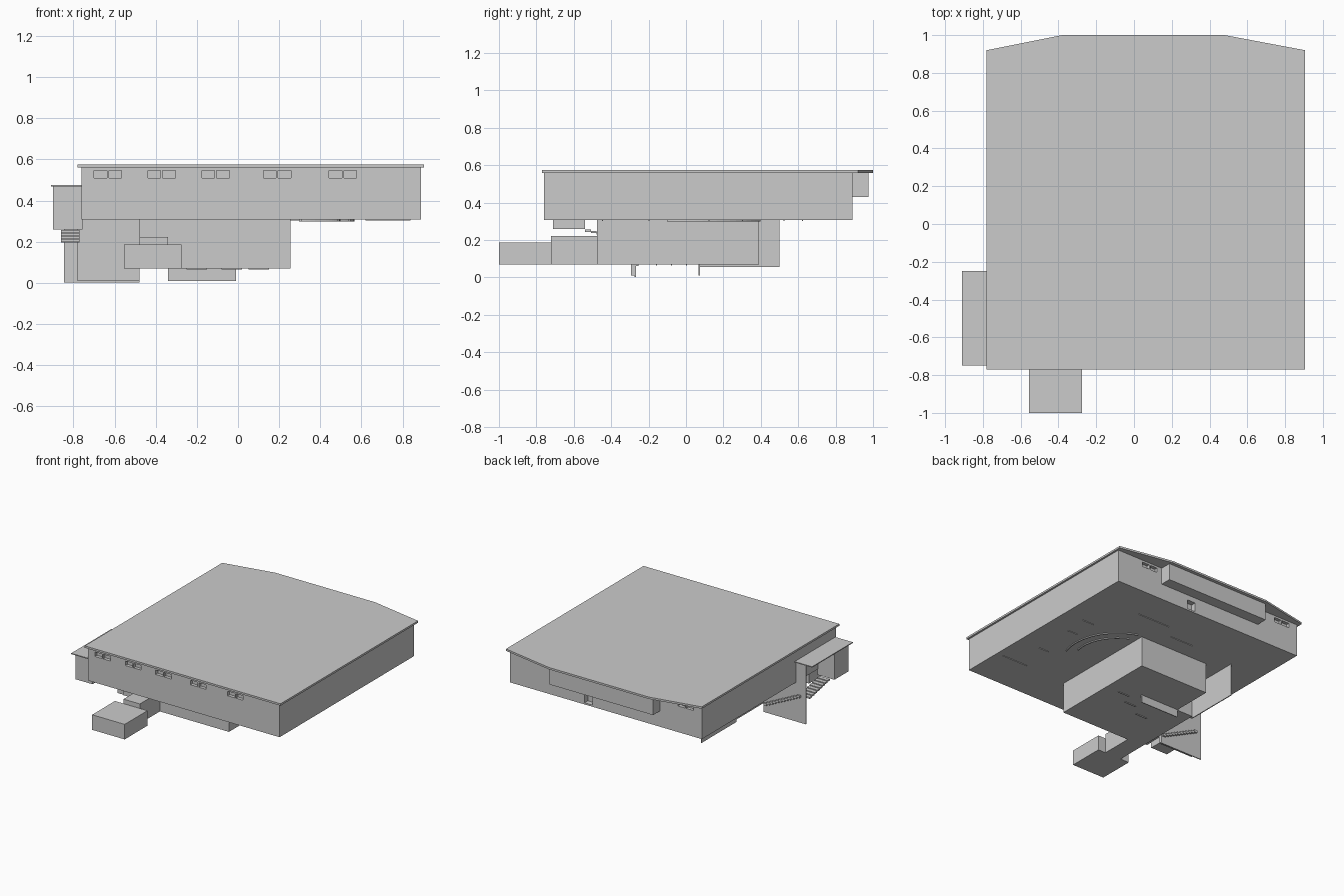
import bpy, bmesh, math

if "Cube" in bpy.data.objects:
    bpy.data.objects.remove(bpy.data.objects["Cube"])


def finish(name, bm):
    bmesh.ops.recalc_face_normals(bm, faces=bm.faces)
    me = bpy.data.meshes.new(name)
    bm.to_mesh(me)
    bm.free()
    ob = bpy.data.objects.new(name, me)
    bpy.context.collection.objects.link(ob)
    return ob


def add_box(bm, x0, x1, y0, y1, z0, z1):
    vs = bmesh.ops.create_cube(bm, size=1)["verts"]
    for v in vs:
        v.co = (x1 if v.co.x > 0 else x0, y1 if v.co.y > 0 else y0, z1 if v.co.z > 0 else z0)


def boxes(name, *specs):
    bm = bmesh.new()
    for s in specs:
        add_box(bm, *s)
    return finish(name, bm)


def prism(name, pts, z0, z1):
    bm = bmesh.new()
    f = bm.faces.new([bm.verts.new((x, y, z0)) for x, y in pts])
    r = bmesh.ops.extrude_face_region(bm, geom=[f])
    for g in r["geom"]:
        if isinstance(g, bmesh.types.BMVert):
            g.co.z = z1
    return finish(name, bm)


# main hall with recessed window pairs and a rear doorway
hall = boxes("main_hall", (-0.76, 0.89, -0.76, 0.89, 0.307, 0.56))
cuts = []
for x in (-0.633, -0.371, -0.109, 0.19, 0.51):
    for a in (-0.067, 0.005):
        cuts.append((x + a, x + a + 0.062, -0.80, -0.735, 0.51, 0.545))
for x in (-0.62, 0.60):
    for a in (-0.067, 0.005):
        cuts.append((x + a, x + a + 0.062, 0.865, 0.93, 0.51, 0.545))
cuts.append((0.18, 0.25, 0.85, 0.93, 0.32, 0.39))
cutter = boxes("window_cutter", *cuts)
cutter.hide_render = True
mod = hall.modifiers.new("windows", 'BOOLEAN')
mod.operation = 'DIFFERENCE'
mod.solver = 'EXACT'
mod.object = cutter
bpy.context.view_layer.objects.active = hall
bpy.ops.object.modifier_apply(modifier=mod.name)
bpy.data.objects.remove(cutter)

# roof slab, angled at the rear
prism("roof", [(-0.78, -0.77), (0.905, -0.77), (0.905, 0.92),
               (0.48, 1.0), (-0.38, 1.0), (-0.78, 0.92)], 0.56, 0.575)

# rear upper bay
boxes("rear_bay", (-0.40, 0.49, 0.885, 0.975, 0.43, 0.56))

# lower storey and passage
boxes("lower_storey", (-0.34, 0.255, -0.475, 0.39, 0.07, 0.308))
boxes("passage", (-0.48, -0.34, -0.475, 0.07, 0.07, 0.308))
boxes("passage_wall", (-0.485, -0.478, 0.07, 0.50, 0.055, 0.308))
boxes("footing_wall", (-0.34, -0.01, 0.068, 0.074, 0.01, 0.07))

# entrance block and its link
boxes("entrance_block", (-0.555, -0.275, -1.0, -0.72, 0.07, 0.187))
boxes("entrance_link", (-0.48, -0.34, -0.721, -0.474, 0.07, 0.222))

# side annex with canopy
boxes("annex_room", (-0.90, -0.755, -0.71, -0.54, 0.26, 0.47))
boxes("annex_canopy", (-0.91, -0.76, -0.75, -0.25, 0.468, 0.475))

# stair walls
boxes("stair_wall", (-0.845, -0.48, -0.275, -0.268, 0.002, 0.308),
      (-0.845, -0.76, -0.275, -0.268, 0.308, 0.47))
boxes("stair_wall_front", (-0.78, -0.48, -0.295, -0.275, 0.01, 0.308))

# upper flight going down from the annex, lower flight along the wall
n = 8
boxes("upper_stairs", *[(-0.86, -0.77, -0.54 + i * 0.031, -0.54 + (i + 1) * 0.031,
                         0.244 - i * 0.007, 0.256 - i * 0.007) for i in range(n)])
n = 12
boxes("lower_stairs", *[(-0.80 + i * 0.026, -0.80 + (i + 1) * 0.026, -0.268, -0.255,
                         0.198 - i * 0.0125, 0.216 - i * 0.0125) for i in range(n)])


# curved ribs on the underside
def arc_rib(name, r, a0, a1, w=0.008):
    angs = [math.radians(a0 + (a1 - a0) * i / 16) for i in range(17)]
    pts = [(0.18 + (r + w) * math.cos(a), 0.03 + (r + w) * math.sin(a)) for a in angs]
    pts += [(0.18 + r * math.cos(a), 0.03 + r * math.sin(a)) for a in reversed(angs)]
    prism(name, pts, 0.299, 0.308)


arc_rib("outer_arc_rib", 0.38, -20, 72)
arc_rib("inner_arc_rib", 0.31, -12, 66)

# straight ribs on the underside
boxes("floor_ribs", *[(x, x + l, y, y + 0.006, 0.302, 0.308) for x, y, l in
                      ((0.20, 0.62, 0.28), (-0.10, 0.52, 0.2), (0.62, -0.45, 0.22), (0.63, -0.2, 0.08),
                       (0.63, 0.12, 0.08), (0.63, 0.3, 0.1))])
boxes("lower_floor_ribs", *[(x, x + 0.10, y, y + 0.006, 0.064, 0.071) for x, y in
                            ((-0.25, -0.16), (-0.08, -0.08), (0.05, 0.0))])
